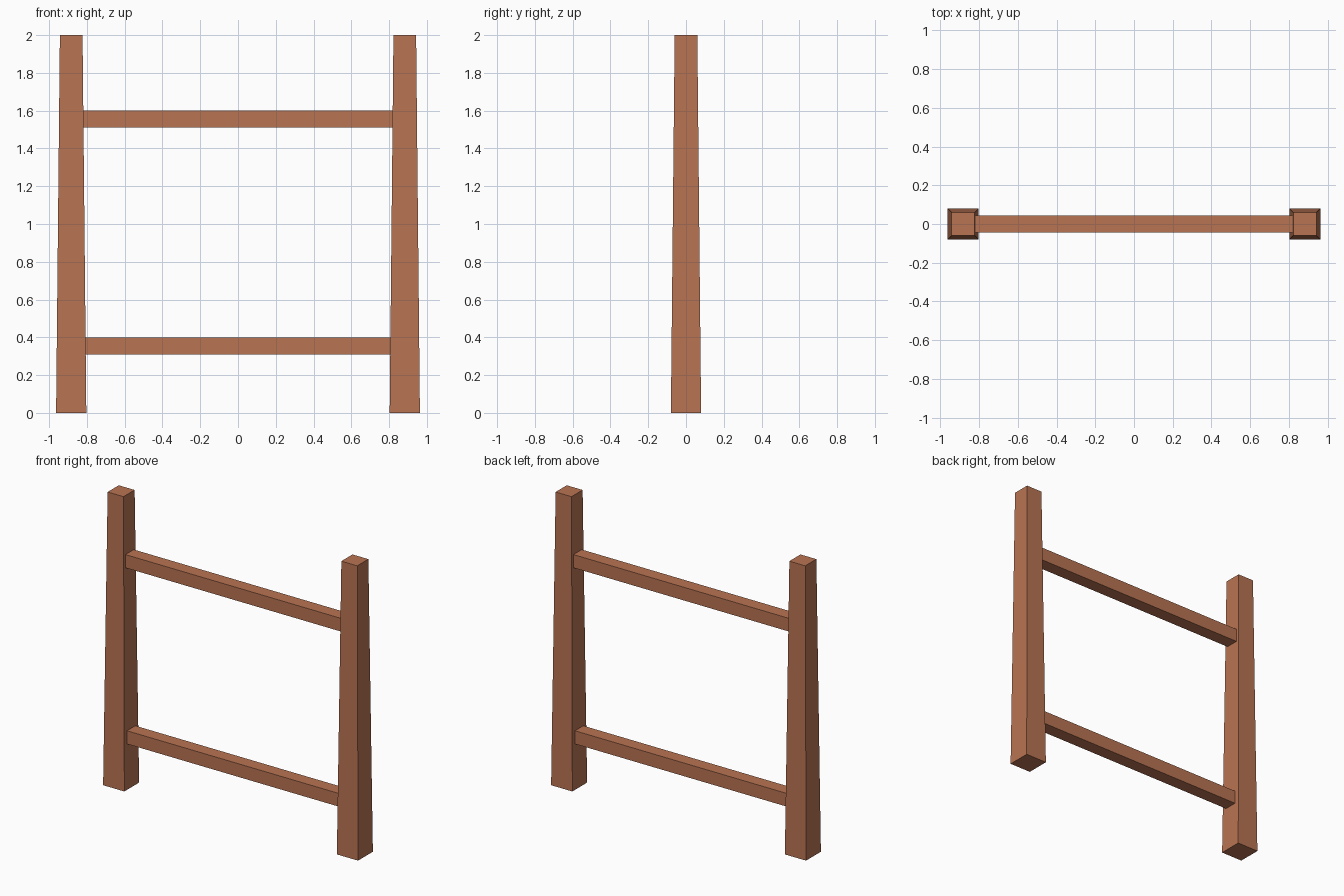
import bpy, bmesh
from mathutils import Matrix

if "Cube" in bpy.data.objects:
    bpy.data.objects.remove(bpy.data.objects["Cube"])

wood = bpy.data.materials.new("reddish_brown_wood")
wood.diffuse_color = (0.48, 0.172, 0.085, 1)
wood.use_nodes = True
wood.node_tree.nodes["Principled BSDF"].inputs["Base Color"].default_value = wood.diffuse_color


def block(name, size, centre, top_scale=1.0):
    """Box whose upper face may be narrowed to make a taper."""
    bm = bmesh.new()
    bmesh.ops.create_cube(bm, size=1, matrix=Matrix.Diagonal((*size, 1)))
    for v in bm.verts:
        if v.co.z > 0:
            v.co.x *= top_scale
            v.co.y *= top_scale
    mesh = bpy.data.meshes.new(name)
    bm.to_mesh(mesh)
    bm.free()
    mesh.materials.append(wood)
    obj = bpy.data.objects.new(name, mesh)
    obj.location = centre
    bpy.context.collection.objects.link(obj)


# Tapered upright posts
for side, x in (("left", -0.883), ("right", 0.883)):
    block(f"{side}_post", (0.16, 0.16, 2.0), (x, 0, 1.0), top_scale=0.75)

# Horizontal rails, ends let into the posts
for level, z in (("lower", 0.355), ("upper", 1.555)):
    block(f"{level}_rail", (1.67, 0.09, 0.09), (0, 0, z))
